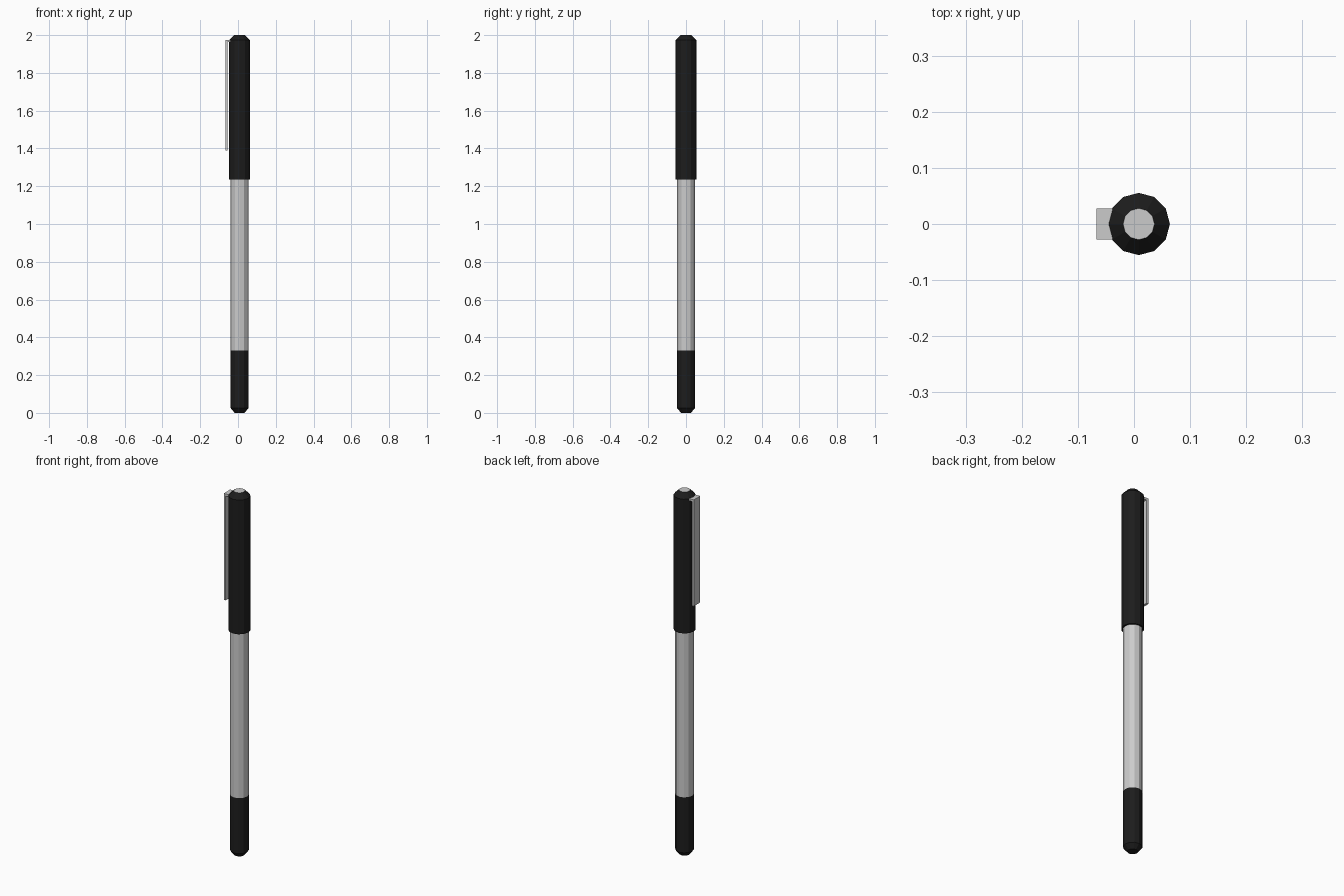
import bpy, bmesh, math

if "Cube" in bpy.data.objects:
    bpy.data.objects.remove(bpy.data.objects["Cube"])

CX = 0.0085   # pen axis; the clip overhangs on -x
SIDES = 12

black = bpy.data.materials.new("black_plastic")
black.diffuse_color = (0.012, 0.012, 0.012, 1)
black.use_nodes = True
black.node_tree.nodes["Principled BSDF"].inputs["Base Color"].default_value = black.diffuse_color


def finish(name, bm, mat=None):
    bmesh.ops.recalc_face_normals(bm, faces=bm.faces)
    mesh = bpy.data.meshes.new(name)
    bm.to_mesh(mesh)
    bm.free()
    ob = bpy.data.objects.new(name, mesh)
    bpy.context.collection.objects.link(ob)
    if mat:
        mesh.materials.append(mat)
    return ob


def lathe(name, profile, mat=None, bottom=False, top=False):
    """Revolve (radius, z) points into a twelve-sided shell."""
    bm = bmesh.new()
    rings = []
    for r, z in profile:
        angles = [2 * math.pi * i / SIDES for i in range(SIDES)]
        rings.append([bm.verts.new((CX + r * math.cos(a), r * math.sin(a), z)) for a in angles])
    for lo, hi in zip(rings, rings[1:]):
        for i in range(SIDES):
            j = (i + 1) % SIDES
            bm.faces.new((lo[i], lo[j], hi[j], hi[i]))
    if bottom:
        bm.faces.new(rings[0][::-1])
    if top:
        bm.faces.new(rings[-1])
    return finish(name, bm, mat)


# Tail plug, barrel and cap
lathe("end_plug", [(0.026, 0), (0.047, 0.025), (0.047, 0.33)], black, bottom=True)
lathe("barrel", [(0.047, 0.33), (0.047, 1.235)])
lathe("cap", [(0.047, 1.235), (0.0555, 1.235), (0.0555, 1.973), (0.028, 2.0)], black)

# Grey inlay closing the cap end
lathe("cap_inlay", [(0.028, 1.999), (0.028, 2.0)], top=True)

# Pocket clip: L-shaped side profile extruded across y
x_out, x_in, x_cap = -0.067, -0.055, -0.035
profile = [(x_out, 1.39), (x_in, 1.39), (x_in, 1.963),
           (x_cap, 1.963), (x_cap, 1.975), (x_out, 1.975)]
bm = bmesh.new()
face = bm.faces.new([bm.verts.new((x, -0.028, z)) for x, z in profile])
ext = bmesh.ops.extrude_face_region(bm, geom=[face], use_keep_orig=True)
bmesh.ops.translate(bm, vec=(0, 0.056, 0),
                    verts=[v for v in ext["geom"] if isinstance(v, bmesh.types.BMVert)])
finish("pocket_clip", bm)
